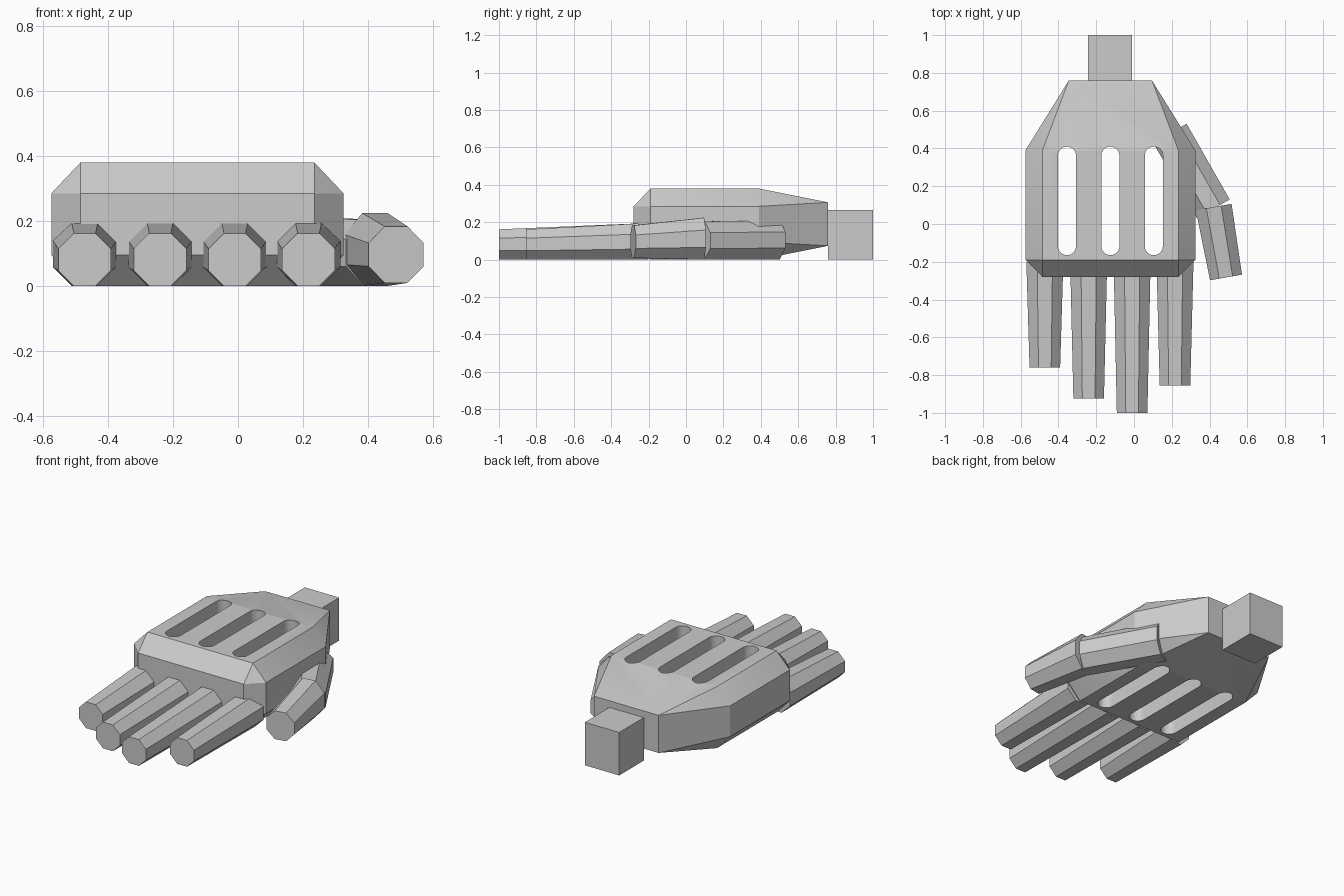
import bpy
import bmesh
import math
from mathutils import Vector

if "Cube" in bpy.data.objects:
    bpy.data.objects.remove(bpy.data.objects["Cube"])

grey = bpy.data.materials.new("plain_grey")
grey.use_nodes = True
grey.diffuse_color = (0.6, 0.6, 0.6, 1)
grey.node_tree.nodes["Principled BSDF"].inputs["Base Color"].default_value = (0.6, 0.6, 0.6, 1)

PALM_X = -0.125
PALM_Z = 0.19


def make_object(name, bm):
    bmesh.ops.recalc_face_normals(bm, faces=bm.faces)
    mesh = bpy.data.meshes.new(name)
    bm.to_mesh(mesh)
    bm.free()
    mesh.materials.append(grey)
    obj = bpy.data.objects.new(name, mesh)
    bpy.context.collection.objects.link(obj)
    return obj


def octagon_tube(name, start, end, start_size, end_size):
    """Eight-sided tapered tube; sizes are (half width, half height) across flats."""
    start, end = Vector(start), Vector(end)
    side = (end - start).cross(Vector((0, 0, 1))).normalized()
    bm = bmesh.new()
    rings = []
    for centre, (w, h) in ((start, start_size), (end, end_size)):
        ring = []
        for i in range(8):
            a = (i + 0.5) * math.tau / 8
            k = 1 / math.cos(math.pi / 8)
            p = centre + side * (w * k * math.cos(a))
            p.z += h * k * math.sin(a)
            ring.append(bm.verts.new(p))
        rings.append(ring)
        bm.faces.new(ring)
    for i in range(8):
        j = (i + 1) % 8
        bm.faces.new((rings[0][i], rings[0][j], rings[1][j], rings[1][i]))
    return make_object(name, bm)


def slot_cutter(x, y_front, y_back, radius):
    """Round-ended prism through the whole palm."""
    bm = bmesh.new()
    outline = []
    for cy, turn in ((y_back - radius, 0), (y_front + radius, math.pi)):
        for i in range(13):
            a = turn + math.pi * i / 12
            outline.append(bm.verts.new((x + radius * math.cos(a), cy + radius * math.sin(a), -0.2)))
    base = bm.faces.new(outline)
    top = bmesh.ops.extrude_face_region(bm, geom=[base])["geom"]
    bmesh.ops.translate(bm, vec=(0, 0, 0.9), verts=[v for v in top if isinstance(v, bmesh.types.BMVert)])
    cutter = make_object("slot_cutter", bm)
    cutter.hide_render = True
    return cutter


# Palm: chamfered block tapering to the wrist, mirrored in x and z
bm = bmesh.new()
corners = ((0.36, -0.28, 0.095), (0.45, -0.19, 0.095), (0.36, -0.19, 0.19),
           (0.45, 0.39, 0.095), (0.36, 0.39, 0.19), (0.22, 0.76, 0.116))
for x, y, z in corners:
    for sx in (-1, 1):
        for sz in (-1, 1):
            bm.verts.new((PALM_X + sx * x, y, PALM_Z + sz * z))
bmesh.ops.convex_hull(bm, input=bm.verts)
bmesh.ops.dissolve_limit(bm, angle_limit=math.radians(1), verts=bm.verts, edges=bm.edges)
palm = make_object("palm", bm)

# Three long slots cut through the palm
bpy.context.view_layer.objects.active = palm
for offset in (-0.23, 0, 0.23):
    cutter = slot_cutter(PALM_X + offset, -0.165, 0.41, 0.048)
    mod = palm.modifiers.new("slot", "BOOLEAN")
    mod.operation = "DIFFERENCE"
    mod.solver = "EXACT"
    mod.object = cutter
    bpy.ops.object.modifier_apply(modifier=mod.name)
    bpy.data.objects.remove(cutter)
bpy.ops.object.select_all(action="DESELECT")
palm.select_set(True)
bpy.ops.object.shade_smooth_by_angle(angle=math.radians(30))

# Wrist block
bm = bmesh.new()
bmesh.ops.create_cube(bm, size=1)
bmesh.ops.scale(bm, vec=(0.235, 0.24, 0.265), verts=bm.verts)
bmesh.ops.translate(bm, vec=(-0.127, 0.88, 0.1325), verts=bm.verts)
make_object("wrist", bm)

# Fingers resting flat on the ground
fingers = (("little_finger", -0.472, -0.76), ("ring_finger", -0.24, -0.925),
           ("middle_finger", -0.01, -1.0), ("index_finger", 0.217, -0.855))
for name, x, tip in fingers:
    octagon_tube(name, (x, -0.2, 0.098), (x, tip, 0.081), (0.098, 0.098), (0.081, 0.081))

# Thumb in two segments
octagon_tube("thumb_base", (0.19, 0.48, 0.105), (0.42, 0.08, 0.102), (0.102, 0.105), (0.1, 0.102))
octagon_tube("thumb_tip", (0.422, 0.09, 0.112), (0.487, -0.283, 0.096), (0.096, 0.112), (0.086, 0.087))
